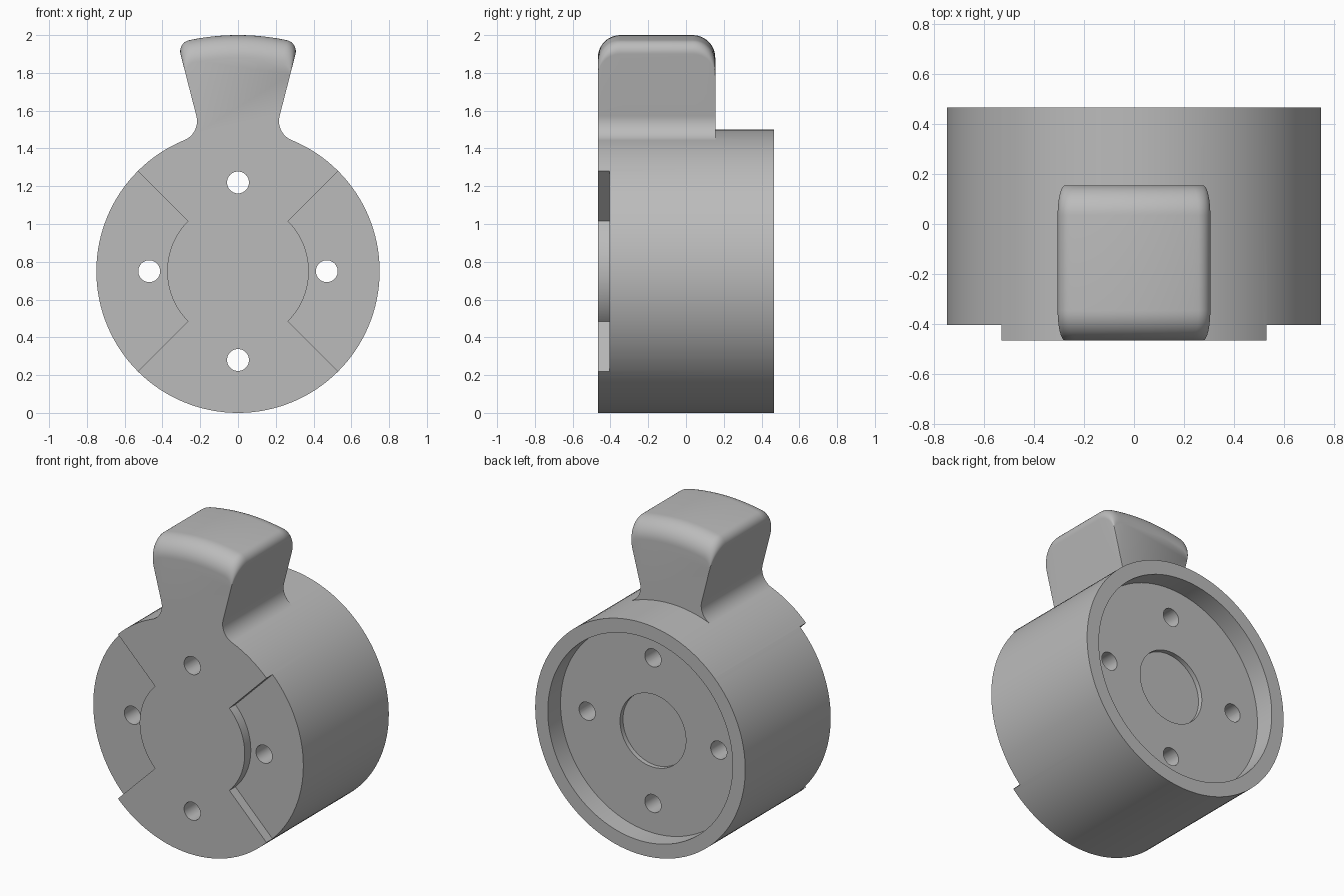
import bpy, bmesh, math
from mathutils import Vector, Matrix

cube = bpy.data.objects.get("Cube")
if cube:
    bpy.data.objects.remove(cube, do_unlink=True)

R = 0.75              # drum radius, also the height of its axis
FRONT, BACK = -0.467, 0.467
POCKET = -0.405       # floor of the shallow front pockets
AXIS = Vector((0, R))
SEGMENTS = 128

grey = bpy.data.materials.new("plain grey")
grey.use_nodes = True
colour = (0.5, 0.5, 0.5, 1)
grey.diffuse_color = colour
grey.node_tree.nodes["Principled BSDF"].inputs["Base Color"].default_value = colour


def finish(name, bm):
    bmesh.ops.remove_doubles(bm, verts=bm.verts, dist=1e-5)
    bmesh.ops.recalc_face_normals(bm, faces=bm.faces)
    mesh = bpy.data.meshes.new(name)
    bm.to_mesh(mesh)
    bm.free()
    mesh.materials.append(grey)
    obj = bpy.data.objects.new(name, mesh)
    bpy.context.collection.objects.link(obj)
    return obj


def arc(centre, radius, start, end, steps):
    """Points (x, z) on an arc, angles in radians."""
    angles = [start + (end - start) * i / steps for i in range(steps + 1)]
    return [centre + radius * Vector((math.cos(a), math.sin(a))) for a in angles]


def loft(name, layers):
    """Solid through outlines [(y, points)] with equal point counts."""
    bm = bmesh.new()
    rings = [[bm.verts.new((p.x, y, p.y)) for p in pts] for y, pts in layers]
    for a, b in zip(rings, rings[1:]):
        for i in range(len(a)):
            j = (i + 1) % len(a)
            bm.faces.new((a[i], a[j], b[j], b[i]))
    bm.faces.new(rings[0])
    bm.faces.new(rings[-1])
    return finish(name, bm)


def combine(target, tool, operation):
    mod = target.modifiers.new(tool.name, 'BOOLEAN')
    mod.operation, mod.solver, mod.object = operation, 'EXACT', tool
    bpy.context.view_layer.objects.active = target
    bpy.ops.object.modifier_apply(modifier=mod.name)
    bpy.data.objects.remove(tool, do_unlink=True)


# Drum: turned profile with a stepped recess in the back
profile = [(0, FRONT), (R, FRONT), (R, BACK), (0.66, BACK), (0.66, 0.337),
           (0.235, 0.337), (0.235, 0.307), (0, 0.307)]
bm = bmesh.new()
verts = [bm.verts.new((r, y, R)) for r, y in profile]
edges = [bm.edges.new(pair) for pair in zip(verts, verts[1:])]
bmesh.ops.spin(bm, geom=verts + edges, cent=(0, 0, R), axis=(0, 1, 0),
               angle=math.tau, steps=SEGMENTS, use_merge=True)
drum = finish("drum_with_lever", bm)

# Lever: flared sides, filleted neck, rounded top
neck_centre, neck_r, corner_r, edge_r = Vector((0.327, 1.545)), 0.11, 0.06, 0.12
lean = math.radians(14.4)
side = Vector((math.sin(lean), math.cos(lean)))
inward = Vector((-side.y, side.x))
lever_back = 0.155


def lever_outline(top_r):
    to_axis = AXIS - neck_centre
    foot = math.atan2(to_axis.y, to_axis.x) + math.tau
    half = [Vector((0.25, 1.3))]
    half += arc(neck_centre, neck_r, foot, math.pi - lean, 14)
    # centre of the corner arc, touching the side line and the top arc
    start = half[-1] + corner_r * inward - AXIS
    b = start.dot(side)
    s = -b + math.sqrt(b * b - start.length_squared + (top_r - corner_r) ** 2)
    centre = start + s * side
    top = math.atan2(centre.y, centre.x)
    half += arc(AXIS + centre, corner_r, -lean, top, 10)
    half += arc(AXIS, top_r, top, math.pi / 2, 12)[1:]
    return half + [Vector((-p.x, p.y)) for p in reversed(half[:-1])]


layers = []
steps = 12
for i in range(steps + 1):
    a = math.pi / 2 * i / steps
    layers.append((FRONT + edge_r * (1 - math.cos(a)),
                   lever_outline(1.25 - edge_r * (1 - math.sin(a)))))
layers += [(FRONT + lever_back - y, pts) for y, pts in reversed(layers)]
combine(drum, loft("lever", layers), 'UNION')

# Front pockets: a quarter sector on each side, outside the central boss
quarter = math.pi / 4
for turn in (0, math.pi):
    sector = arc(AXIS, 0.375, turn - quarter, turn + quarter, 32)
    sector += arc(AXIS, 1.0, turn + quarter, turn - quarter, 8)
    combine(drum, loft("pocket_cutter", [(-0.6, sector), (POCKET, sector)]), 'DIFFERENCE')

# Four through holes
for i in range(4):
    a = i * math.pi / 2
    centre = AXIS + 0.47 * Vector((math.cos(a), math.sin(a)))
    circle = arc(centre, 0.058, 0, math.tau, 40)[:-1]
    combine(drum, loft("hole_cutter", [(-0.6, circle), (0.6, circle)]), 'DIFFERENCE')

# Smooth curved surfaces, keep machined edges sharp
bpy.ops.object.select_all(action='DESELECT')
drum.select_set(True)
bpy.context.view_layer.objects.active = drum
bpy.ops.object.shade_smooth_by_angle(angle=math.radians(25))
